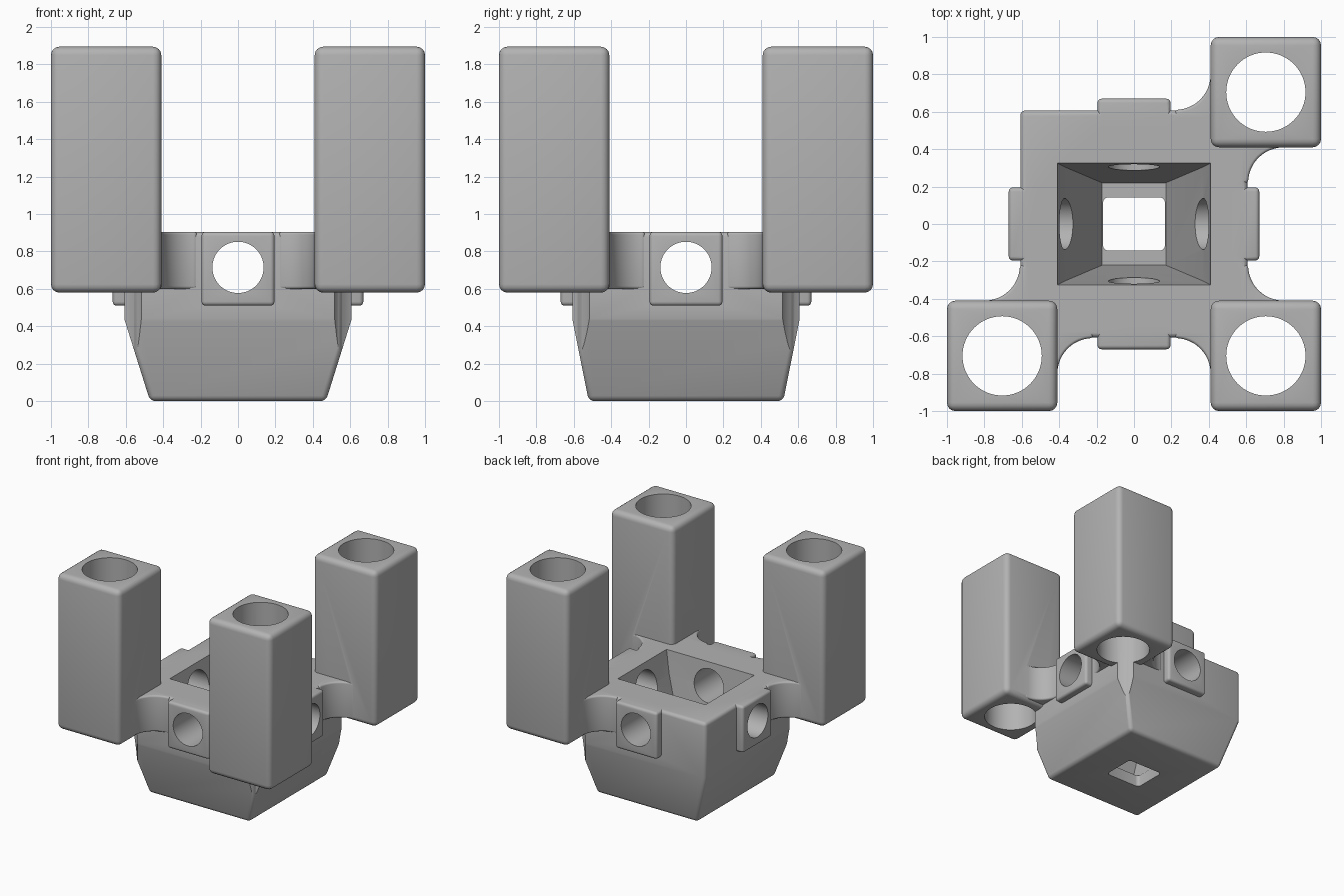
import bpy, bmesh
from math import cos, sin, pi, radians
from mathutils import Matrix

if "Cube" in bpy.data.objects:
    bpy.data.objects.remove(bpy.data.objects["Cube"], do_unlink=True)

grey = bpy.data.materials.new("plain grey")
grey.use_nodes = True
grey.diffuse_color = (0.45, 0.45, 0.45, 1)
grey.node_tree.nodes["Principled BSDF"].inputs["Base Color"].default_value = grey.diffuse_color

TOP = 0.905
POST = 0.705
HOLE_Z = 0.715
CORNERS = [(-1, -1), (1, -1), (1, 1)]


def apply(obj, kind, **settings):
    mod = obj.modifiers.new(kind.lower(), kind)
    for key, value in settings.items():
        setattr(mod, key, value)
    bpy.context.view_layer.objects.active = obj
    bpy.ops.object.modifier_apply(modifier=mod.name)


def finish(name, bm, round_edges=0):
    bmesh.ops.recalc_face_normals(bm, faces=bm.faces)
    mesh = bpy.data.meshes.new(name)
    bm.to_mesh(mesh)
    bm.free()
    mesh.materials.append(grey)
    obj = bpy.data.objects.new(name, mesh)
    bpy.context.collection.objects.link(obj)
    if round_edges:
        apply(obj, "BEVEL", width=round_edges, segments=4, limit_method="ANGLE", angle_limit=0.6)
    return obj


def loft(name, rings, round_edges=0):
    """Solid through rings of (x, y, z) points."""
    bm = bmesh.new()
    loops = [[bm.verts.new(p) for p in ring] for ring in rings]
    for low, high in zip(loops, loops[1:]):
        for i in range(len(low)):
            j = (i + 1) % len(low)
            bm.faces.new((low[i], low[j], high[j], high[i]))
    bm.faces.new(loops[0][::-1])
    bm.faces.new(loops[-1])
    return finish(name, bm, round_edges)


def rect(hx, hy, z, cx=0, cy=0):
    return [(cx + sx * hx, cy + sy * hy, z) for sx, sy in ((-1, -1), (1, -1), (1, 1), (-1, 1))]


def cylinder(name, radius, depth, matrix):
    bm = bmesh.new()
    bmesh.ops.create_cone(bm, cap_ends=True, segments=64, radius1=radius, radius2=radius,
                          depth=depth, matrix=matrix)
    return finish(name, bm)


def combine(target, tool, operation):
    apply(target, "BOOLEAN", object=tool, operation=operation, solver="EXACT")
    bpy.data.objects.remove(tool, do_unlink=True)


# Tapered hub
hub = loft("corner_bracket", [rect(0.47, 0.52, 0), rect(0.608, 0.608, 0.44), rect(0.608, 0.608, TOP)], 0.03)

# Square bosses on the four sides
for sx, sy in ((1, 0), (-1, 0), (0, 1), (0, -1)):
    hx, hy = (0.085, 0.195) if sx else (0.195, 0.085)
    boss = loft("boss", [rect(hx, hy, z, sx * 0.585, sy * 0.585) for z in (0.51, TOP)], 0.022)
    combine(hub, boss, "UNION")

# Webs with concave fillets, and the square posts they carry
R = 0.19
arc = [(0.22 + R * cos(a), 0.8 + R * sin(a)) for a in (-pi / 2 + i * pi / 24 for i in range(13))]
outline = [(0.22, 0.55)] + arc + [(0.55, 0.8)]
outline += [(y, x) for x, y in reversed(outline)] + [(0.55, 0.55)]
for sx, sy in CORNERS:
    web = loft("web", [[(sx * x, sy * y, z) for x, y in outline] for z in (0.6, TOP)], 0.015)
    combine(hub, web, "UNION")
    post = loft("post", [rect(0.295, 0.295, z, sx * POST, sy * POST) for z in (0.58, 1.895)], 0.045)
    combine(hub, post, "UNION")

# Central funnel and floor opening
funnel = loft("funnel", [rect(0.17, 0.22, 0.1), rect(0.37, 0.305, 0.71), rect(0.41, 0.325, TOP),
                         rect(0.41, 0.325, TOP + 0.2)])
combine(hub, funnel, "DIFFERENCE")
opening = loft("opening", [rect(0.166, 0.143, z) for z in (-0.2, 0.3)], 0.03)
combine(hub, opening, "DIFFERENCE")

# Side holes through the bosses
for axis in "XY":
    turn = Matrix.Translation((0, 0, HOLE_Z)) @ Matrix.Rotation(radians(90), 4, axis)
    combine(hub, cylinder("side_hole", 0.137, 3, turn), "DIFFERENCE")

# Post bores, which also groove the hub corners below
for sx, sy in CORNERS:
    place = Matrix.Translation((sx * POST, sy * POST, 1.1))
    combine(hub, cylinder("bore", 0.212, 2, place), "DIFFERENCE")

bpy.ops.object.select_all(action="DESELECT")
hub.select_set(True)
bpy.context.view_layer.objects.active = hub
bpy.ops.object.shade_smooth_by_angle(angle=radians(30))
